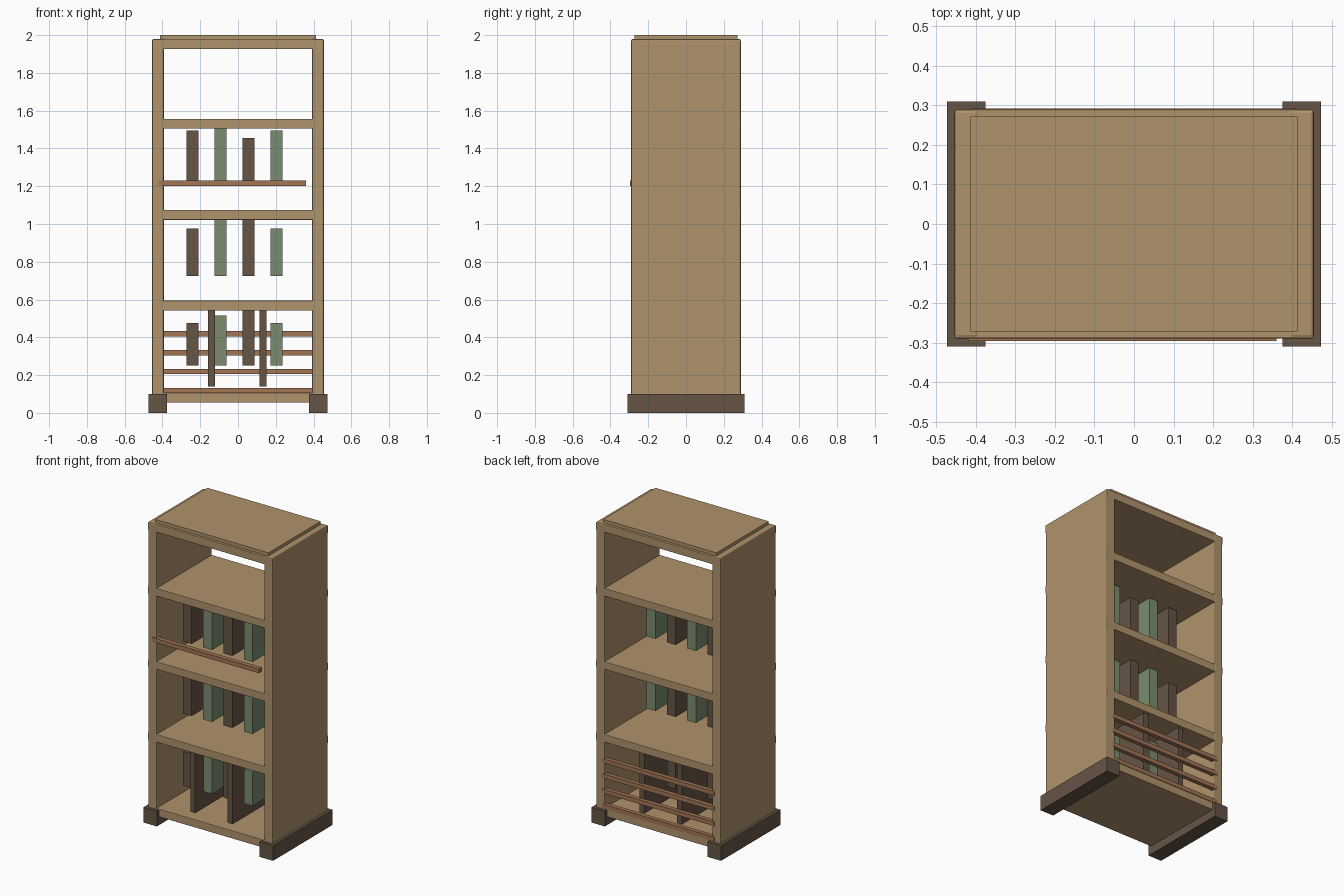
import bpy
import bmesh
from mathutils import Vector

cube = bpy.data.objects.get("Cube")
if cube:
    bpy.data.objects.remove(cube, do_unlink=True)


def material(name, rgb):
    mat = bpy.data.materials.new(name)
    mat.use_nodes = True
    color = (*rgb, 1.0)
    mat.diffuse_color = color
    mat.node_tree.nodes["Principled BSDF"].inputs["Base Color"].default_value = color
    return mat


TAN = material("tan wood", (0.434, 0.292, 0.15))
DARK = material("dark brown wood", (0.133, 0.089, 0.06))
RED = material("reddish wood", (0.36, 0.18, 0.09))
GREEN = material("sage green", (0.2, 0.263, 0.16))


def box(name, xs, ys, zs, mat, bevel=0.0):
    """Box between the given limits on each axis, with optional soft edges."""
    low, high = (Vector(c) for c in zip(xs, ys, zs))
    bm = bmesh.new()
    bmesh.ops.create_cube(bm, size=1)
    bmesh.ops.scale(bm, vec=high - low, verts=bm.verts)
    mesh = bpy.data.meshes.new(name)
    bm.to_mesh(mesh)
    bm.free()
    mesh.materials.append(mat)
    obj = bpy.data.objects.new(name, mesh)
    obj.location = (low + high) / 2
    bpy.context.collection.objects.link(obj)
    if bevel:
        mod = obj.modifiers.new("soft edges", "BEVEL")
        mod.width = bevel
        mod.segments = 2
    return obj


# Side panels and the runner feet below them
for side, s in (("left", 1), ("right", -1)):
    box(f"{side}_panel", sorted((s * 0.392, s * 0.455)), (-0.29, 0.29),
        (0.06, 1.98), TAN, 0.009)
    box(f"{side}_foot", sorted((s * 0.375, s * 0.473)), (-0.31, 0.31),
        (0, 0.1), DARK)

# Horizontal boards, running through the side panels
boards = {"bottom_board": 0.055, "lower_shelf": 0.542, "middle_shelf": 1.022,
          "upper_shelf": 1.505, "top_board": 1.926}
for name, z in boards.items():
    box(name, (-0.454, 0.454), (-0.289, 0.289), (z, z + 0.052), TAN, 0.003)
box("top_cap", (-0.413, 0.413), (-0.272, 0.272), (1.975, 2.0), TAN)

# Slats across the back of the lowest bay
for i in range(4):
    z = 0.105 + 0.1 * i
    box(f"back_slat_{i + 1}", (-0.41, 0.41), (0.264, 0.292), (z, z + 0.028), RED)

# Loose rail across the front
box("front_rail", (-0.42, 0.36), (-0.296, -0.266), (1.201, 1.229), RED)

# Upright dividers in the lowest bay
for i, x in enumerate((-0.141, 0.132)):
    box(f"divider_{i + 1}", (x - 0.018, x + 0.018), (-0.27, 0.27),
        (0.14, 0.55), DARK)

# Rows of books: base height, then the top of each book
rows = [(0.25, (0.475, 0.515, 0.55, 0.475)),
        (0.725, (0.975, 1.02, 1.03, 0.975)),
        (1.2, (1.495, 1.507, 1.455, 1.495))]
for r, (base, tops) in enumerate(rows):
    for i, top in enumerate(tops):
        x = -0.24 + 0.148 * i
        box(f"book_{r + 1}_{i + 1}", (x - 0.032, x + 0.032), (-0.185, 0.073),
            (base, top), GREEN if i % 2 else DARK)
